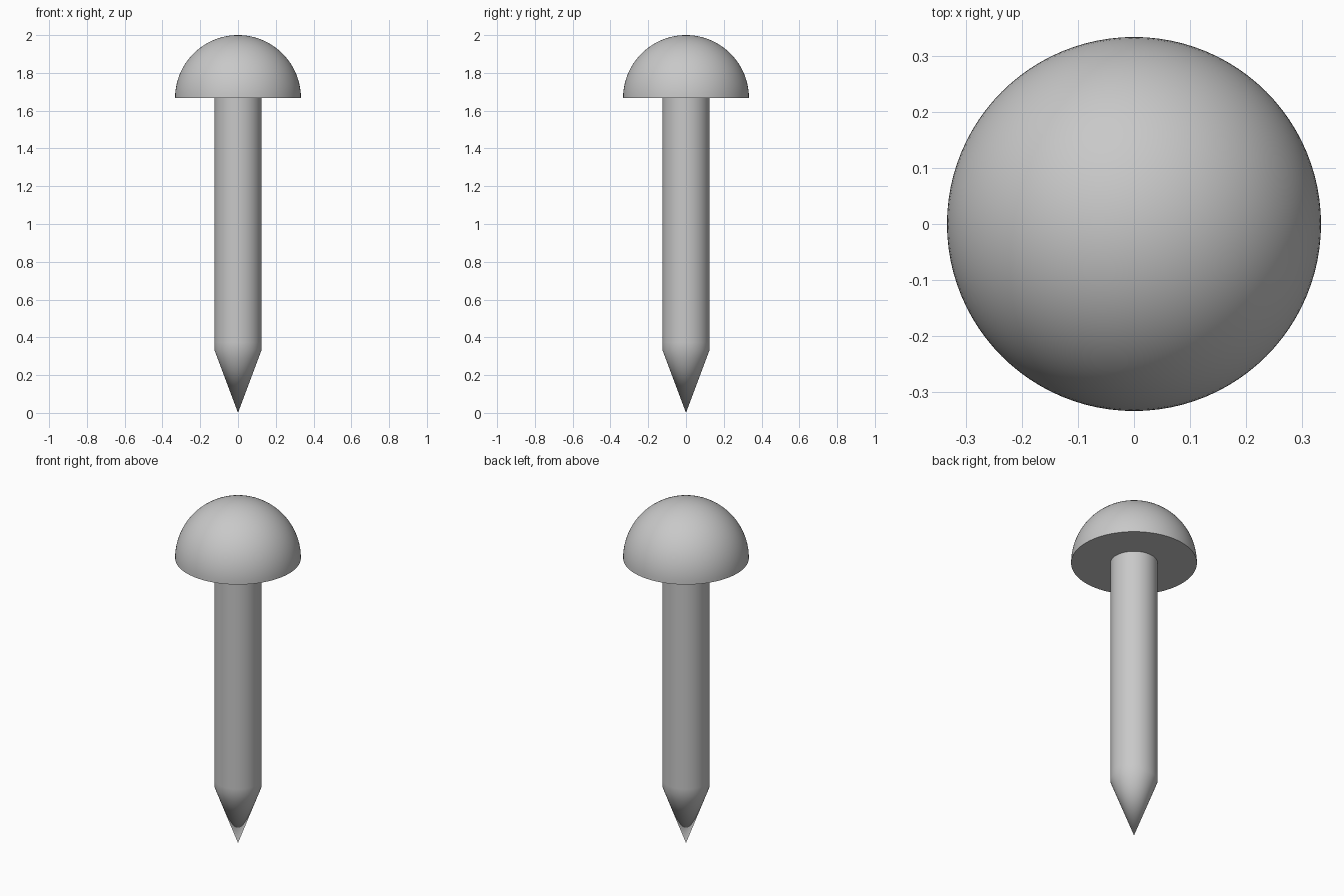
import bpy
import bmesh
import math
from mathutils import Vector

if "Cube" in bpy.data.objects:
    bpy.data.objects.remove(bpy.data.objects["Cube"], do_unlink=True)

HEAD_RADIUS = 1 / 3
SHAFT_RADIUS = 0.125
TIP_HEIGHT = 1 / 3
HEAD_BASE = 5 / 3
SIDES = 96

grey = bpy.data.materials.new("plain_grey")
grey.use_nodes = True
colour = (0.58, 0.58, 0.58, 1)
grey.diffuse_color = colour
grey.node_tree.nodes["Principled BSDF"].inputs["Base Color"].default_value = colour


def lathe(name, profile):
    """Revolve a list of (radius, height) points around the z axis."""
    bm = bmesh.new()
    verts = [bm.verts.new((r, 0, z)) for r, z in profile]
    edges = [bm.edges.new(pair) for pair in zip(verts, verts[1:])]
    bmesh.ops.spin(bm, geom=verts + edges, cent=Vector(), axis=(0, 0, 1),
                   angle=math.tau, steps=SIDES, use_merge=True)
    bmesh.ops.remove_doubles(bm, verts=bm.verts, dist=1e-5)
    bmesh.ops.recalc_face_normals(bm, faces=bm.faces)
    mesh = bpy.data.meshes.new(name)
    bm.to_mesh(mesh)
    bm.free()
    mesh.materials.append(grey)
    obj = bpy.data.objects.new(name, mesh)
    bpy.context.collection.objects.link(obj)
    bpy.ops.object.select_all(action='DESELECT')
    obj.select_set(True)
    bpy.context.view_layer.objects.active = obj
    bpy.ops.object.shade_smooth_by_angle(angle=math.radians(30))
    return obj


# Domed head: flat underside, then a quarter circle up to the crown
RINGS = 24
dome = [(HEAD_RADIUS * math.cos(a), HEAD_BASE + HEAD_RADIUS * math.sin(a))
        for a in (math.pi / 2 * i / RINGS for i in range(RINGS))]
lathe("domed_head", [(SHAFT_RADIUS, HEAD_BASE)] + dome + [(0, HEAD_BASE + HEAD_RADIUS)])

# Straight shaft running into a conical point, softened just below the joint
soft = 0.87
lathe("pointed_shaft", [(0, 0), (SHAFT_RADIUS * soft, TIP_HEIGHT * soft),
                        (SHAFT_RADIUS, TIP_HEIGHT),
                        (SHAFT_RADIUS, TIP_HEIGHT + 0.04),
                        (SHAFT_RADIUS, HEAD_BASE)])
